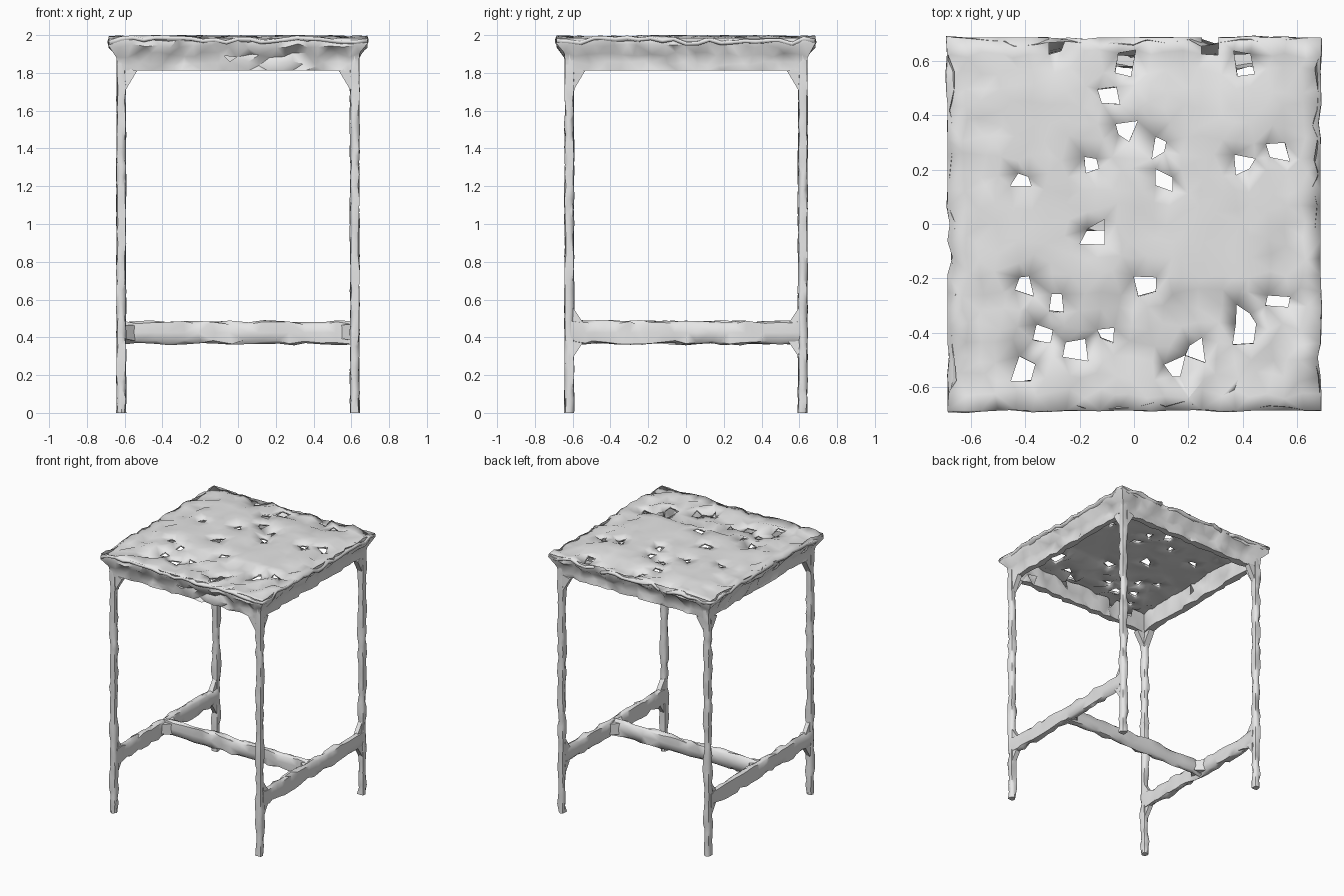
import bpy
import bmesh
import math
import random
from mathutils import Vector, noise

random.seed(7)
if "Cube" in bpy.data.objects:
    bpy.data.objects.remove(bpy.data.objects["Cube"])

grey = bpy.data.materials.new("worn_grey")
grey.use_nodes = True
grey.diffuse_color = (0.8, 0.8, 0.8, 1)
grey.node_tree.nodes["Principled BSDF"].inputs["Base Color"].default_value = (0.8, 0.8, 0.8, 1)


def finish(name, bm, angle=50):
    """Turn a bmesh into a smooth shaded grey object."""
    mesh = bpy.data.meshes.new(name)
    bm.to_mesh(mesh)
    bm.free()
    mesh.materials.append(grey)
    obj = bpy.data.objects.new(name, mesh)
    bpy.context.collection.objects.link(obj)
    bpy.ops.object.select_all(action="DESELECT")
    obj.select_set(True)
    bpy.context.view_layer.objects.active = obj
    bpy.ops.object.shade_smooth_by_angle(angle=math.radians(angle))
    return obj


def triangulate(bm):
    bmesh.ops.triangulate(bm, faces=bm.faces[:], quad_method="SHORT_EDGE")
    bmesh.ops.recalc_face_normals(bm, faces=bm.faces[:])


def eroded_bar(name, low, high, axis, step=0.06):
    """A box cut into rings whose corners are worn towards its axis."""
    low, high = Vector(low), Vector(high)
    size, centre = high - low, (low + high) / 2
    bm = bmesh.new()
    bmesh.ops.create_cube(bm, size=1)
    for v in bm.verts:
        v.co = Vector([c * s for c, s in zip(v.co, size)]) + centre
    for k in range(3):
        count = round(size[k] / step) if k == axis else 2
        normal = Vector([float(k == j) for j in range(3)])
        for i in range(1, count):
            bmesh.ops.bisect_plane(bm, geom=bm.verts[:] + bm.edges[:] + bm.faces[:],
                                   plane_co=low + normal * size[k] * i / count, plane_no=normal)
    across = [k for k in range(3) if k != axis]
    for v in bm.verts:
        offset = v.co - centre
        corner = all(abs(offset[k]) > size[k] * 0.4 for k in across)
        wear = random.uniform(0.08, 0.45) if corner else random.uniform(0, 0.22)
        for k in across:
            v.co[k] -= offset[k] * wear
        if abs(offset[axis]) < size[axis] * 0.49:
            v.co[axis] += random.uniform(-0.018, 0.018)
    triangulate(bm)
    return finish(name, bm)


def gusset(name, corner, arm_a, arm_b, side):
    """A small triangular fillet in the angle of two bars."""
    corner, side = Vector(corner), Vector(side)
    bm = bmesh.new()
    for p in (corner, corner + Vector(arm_a), corner + Vector(arm_b)):
        for s in (-1, 1):
            bm.verts.new(p + side * s * random.uniform(0.6, 1))
    bmesh.ops.convex_hull(bm, input=bm.verts[:])
    bmesh.ops.recalc_face_normals(bm, faces=bm.faces[:])
    finish(name, bm)


# Battered top sheet, worn most at its rim and towards the front
HALF, CELLS = 0.685, 22
cell = 2 * HALF / CELLS
bm = bmesh.new()
bmesh.ops.create_grid(bm, x_segments=CELLS, y_segments=CELLS, size=HALF)
holes = [(-.05, .57), (-.07, .48), (0, .33), (.08, .25), (.1, .15), (-.18, .22), (-.43, .13),
         (-.16, -.06), (-.43, -.21), (-.27, -.27), (.03, -.22), (.4, -.34), (.17, -.54),
         (-.09, -.41), (-.35, -.39), (.19, -.44), (.43, .2), (.55, .29), (.42, .58),
         (-.43, -.5), (.39, -.42), (-.2, -.47), (.53, -.27), (.27, .66), (-.25, .66)]
doomed = {min(bm.faces, key=lambda f: (f.calc_center_median().xy - Vector(h)).length) for h in holes}
torn = {v for f in doomed for v in f.verts}
for v in bm.verts:
    x, y = v.co.xy
    rim = max(abs(x), abs(y))
    if rim < HALF - 0.01:
        v.co.x += random.uniform(-0.3, 0.3) * cell
        v.co.y += random.uniform(-0.3, 0.3) * cell
    else:
        pull = 1 - max(0, random.gauss(-0.012, 0.015))
        v.co.x *= pull
        v.co.y *= pull
    rough = 1 if rim > 0.56 or y < -0.25 else 0.15
    depth = rough * random.uniform(0, 0.035) + 0.015 * max(0, noise.noise(v.co * 5))
    if v in torn:
        depth += random.uniform(0, 0.02)
    v.co.z = 2 - depth
bmesh.ops.delete(bm, geom=list(doomed), context="FACES")
triangulate(bm)
for f in bm.faces:
    if f.normal.z < 0:
        f.normal_flip()
top = finish("table_top", bm, 60)
shell = top.modifiers.new("thickness", "SOLIDIFY")
shell.thickness = 0.02
shell.offset = -1

# Flared apron: one profile carried around the square, mitred at the corners
profile = [(0.682, 1.985), (0.685, 1.945), (0.645, 1.895), (0.64, 1.85), (0.638, 1.812),
           (0.595, 1.812), (0.592, 1.88), (0.59, 1.96)]
bm = bmesh.new()
for turn in range(4):
    c, s = math.cos(turn * math.pi / 2), math.sin(turn * math.pi / 2)
    rows = []
    for i in range(CELLS + 1):
        t = 2 * i / CELLS - 1
        rows.append([bm.verts.new((c * t * r + s * r, s * t * r - c * r, z)) for r, z in profile])
    for a, b in zip(rows, rows[1:]):
        for j in range(len(profile) - 1):
            bm.faces.new((a[j], b[j], b[j + 1], a[j + 1]))
bmesh.ops.remove_doubles(bm, verts=bm.verts[:], dist=0.0005)
for v in bm.verts:
    corner = min(abs(v.co.x), abs(v.co.y)) > 0.56
    if not corner:
        along = 0 if abs(v.co.x) < abs(v.co.y) else 1
        v.co[along] += random.uniform(-0.018, 0.018)
        v.co[1 - along] *= 1 - random.uniform(0, 0.045)
    if 1.82 < v.co.z < 1.95:
        v.co.z += random.uniform(-0.015, 0.015)
triangulate(bm)
outer = [f for f in bm.faces if 1.85 < f.calc_center_median().z < 1.95]
bmesh.ops.delete(bm, geom=random.sample(outer, 14), context="FACES")
finish("apron", bm)

# Four legs with fillets under the apron
INNER, OUTER, MID = 0.59, 0.646, 0.617
for sx, side in ((-1, "right"), (1, "left")):
    for sy, end in ((-1, "front"), (1, "back")):
        xs, ys = sorted((sx * INNER, sx * OUTER)), sorted((sy * INNER, sy * OUTER))
        name = f"{end}_{side}"
        eroded_bar(f"{name}_leg", (xs[0], ys[0], 0), (xs[1], ys[1], 1.9), 2)
        gusset(f"{name}_top_fillet_x", (sx * 0.6, sy * MID, 1.83), (-sx * 0.065, 0, -0.02),
               (0, 0, -0.13), (0, 0.025, 0))
        gusset(f"{name}_top_fillet_y", (sx * MID, sy * 0.6, 1.83), (0, -sy * 0.065, -0.02),
               (0, 0, -0.13), (0.025, 0, 0))
        # Fillets above and below the side rail
        for label, z, up in (("upper", 0.47, 1), ("lower", 0.38, -1)):
            gusset(f"{name}_{label}_rail_fillet", (sx * MID, sy * 0.6, z), (0, -sy * 0.06, 0),
                   (0, 0, up * 0.09), (0.022, 0, 0))

    # Side rail and its joint with the cross rail
    xs = sorted((sx * INNER, sx * OUTER))
    eroded_bar(f"{side}_rail", (xs[0], -0.61, 0.357), (xs[1], 0.61, 0.493), 1)
    for sy, end in ((-1, "front"), (1, "back")):
        gusset(f"{side}_{end}_joint_fillet", (sx * 0.6, sy * 0.015, 0.425), (-sx * 0.06, 0, 0),
               (0, sy * 0.06, 0), (0, 0, 0.05))

# Cross rail joining the two side rails
eroded_bar("cross_rail", (-0.61, -0.03, 0.357), (0.61, 0.03, 0.493), 0, 0.08)
